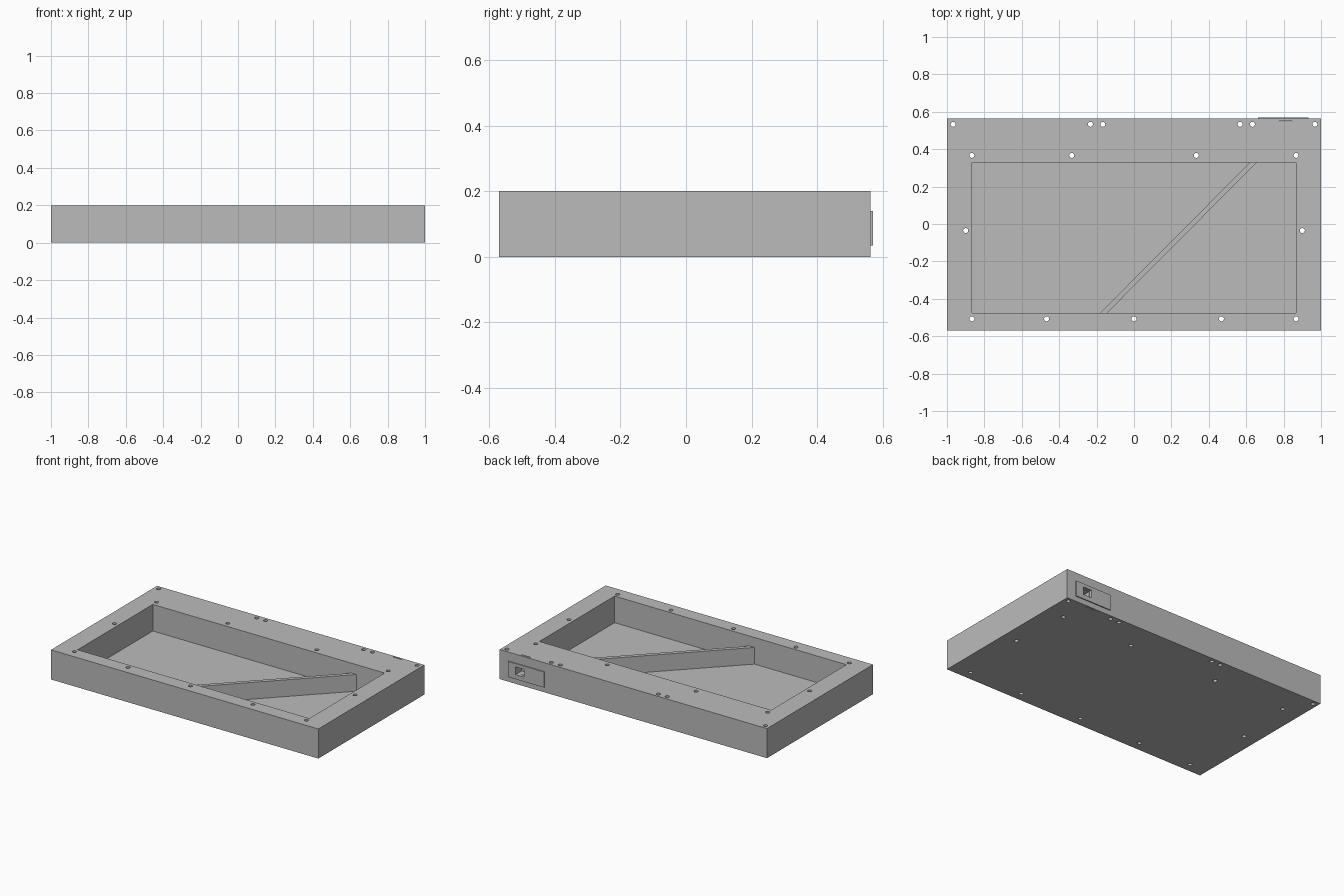
import bpy
import bmesh

if "Cube" in bpy.data.objects:
    bpy.data.objects.remove(bpy.data.objects["Cube"], do_unlink=True)

grey = bpy.data.materials.new("plain grey")
grey.use_nodes = True
grey.diffuse_color = (0.5, 0.5, 0.5, 1)
grey.node_tree.nodes["Principled BSDF"].inputs["Base Color"].default_value = (0.5, 0.5, 0.5, 1)


def finish(name, bm):
    bmesh.ops.recalc_face_normals(bm, faces=bm.faces)
    mesh = bpy.data.meshes.new(name)
    bm.to_mesh(mesh)
    bm.free()
    mesh.materials.append(grey)
    obj = bpy.data.objects.new(name, mesh)
    bpy.context.collection.objects.link(obj)
    return obj


def prism(name, outline, z0, z1):
    """Upright prism over a flat outline."""
    bm = bmesh.new()
    face = bm.faces.new([bm.verts.new((x, y, z0)) for x, y in outline])
    grown = bmesh.ops.extrude_face_region(bm, geom=[face])["geom"]
    bmesh.ops.translate(bm, vec=(0, 0, z1 - z0),
                        verts=[v for v in grown if isinstance(v, bmesh.types.BMVert)])
    return finish(name, bm)


def box(name, x0, x1, y0, y1, z0, z1):
    return prism(name, [(x0, y0), (x1, y0), (x1, y1), (x0, y1)], z0, z1)


def cut(target, cutter):
    cutter.hide_render = True
    mod = target.modifiers.new("cut", 'BOOLEAN')
    mod.operation = 'DIFFERENCE'
    mod.solver = 'EXACT'
    mod.object = cutter
    bpy.context.view_layer.objects.active = target
    bpy.ops.object.modifier_apply(modifier=mod.name)


def discard(cutter):
    bpy.data.objects.remove(cutter, do_unlink=True)


# Main tray and its raised panel on the back
BACK = 0.563
tray = box("tray", -1, 1, -0.57, BACK, 0, 0.2)
panel = box("back_panel", 0.663, 0.933, BACK, 0.57, 0.035, 0.14)

# Large open recess
recess = box("recess_cutter", -0.867, 0.867, -0.475, 0.328, 0.02, 0.3)
cut(tray, recess)
discard(recess)

# Screw holes, row by row
rows = {
    0.533: (-0.967, -0.233, -0.167, 0.567, 0.633, 0.967),
    0.367: (-0.867, -0.333, 0.333, 0.867),
    -0.035: (-0.9, 0.9),
    -0.507: (-0.867, -0.467, 0, 0.467, 0.867),
}
bm = bmesh.new()
for y, xs in rows.items():
    for x in xs:
        made = bmesh.ops.create_cone(bm, cap_ends=True, segments=24,
                                     radius1=0.0133, radius2=0.0133, depth=0.6)
        bmesh.ops.translate(bm, vec=(x, y, 0.1), verts=made["verts"])
holes = finish("screw_hole_cutter", bm)
cut(tray, holes)
discard(holes)

# Square socket through the panel, and a thin slot behind it
socket = box("socket_cutter", 0.813, 0.877, 0.505, 0.7, 0.065, 0.118)
for part in (tray, panel):
    cut(part, socket)
discard(socket)
slot = box("slot_cutter", 0.775, 0.845, 0.547, 0.552, -0.1, 0.3)
cut(tray, slot)
discard(slot)

# Low diagonal divider across the recess
box_front, box_back = -0.477, 0.33
divider = prism("diagonal_divider",
                [(-0.182, box_front), (-0.145, box_front),
                 (0.657, box_back), (0.62, box_back)], 0.018, 0.133)
